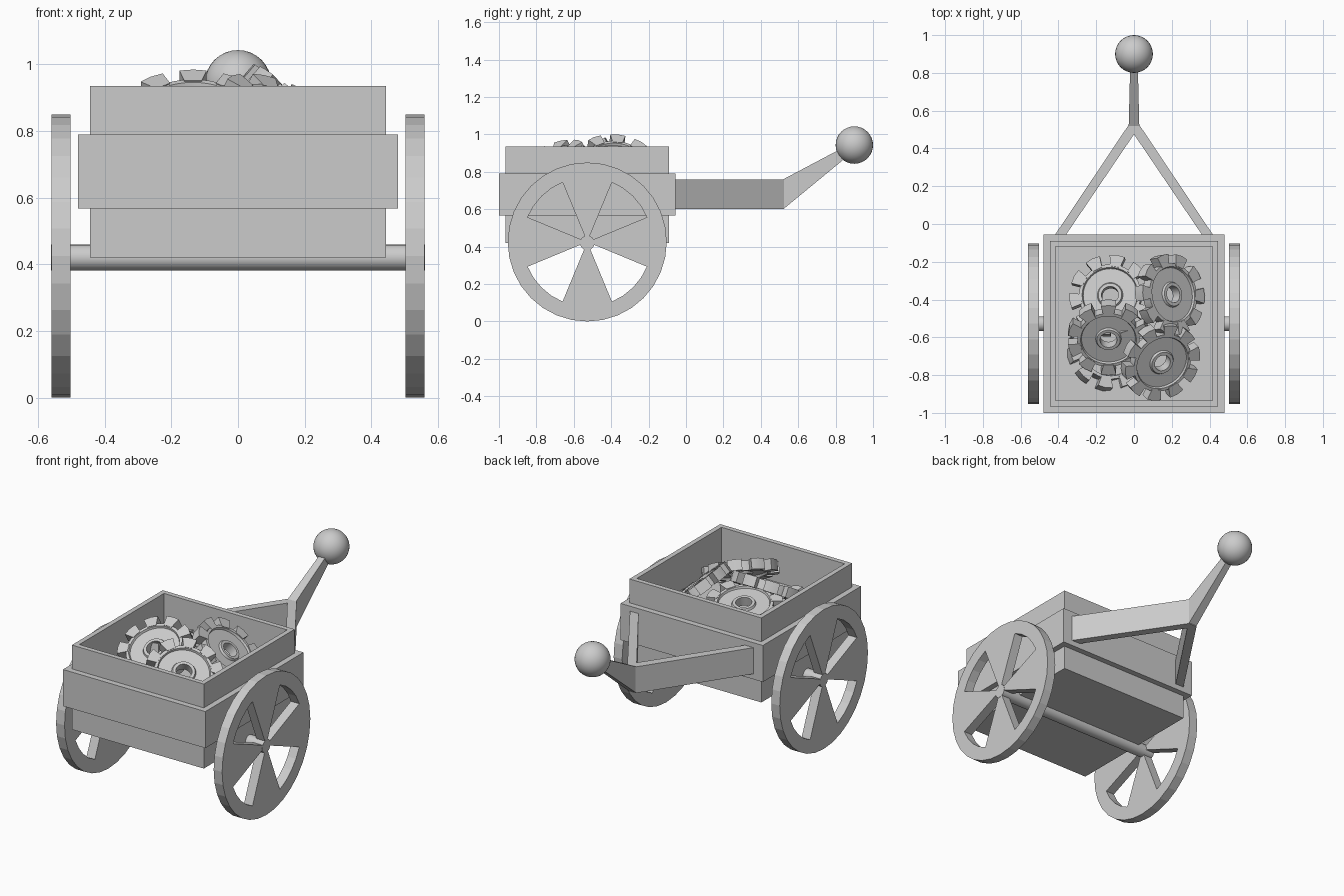
import bpy, bmesh
from math import sin, cos, pi, radians
from mathutils import Vector, Matrix

if "Cube" in bpy.data.objects:
    bpy.data.objects.remove(bpy.data.objects["Cube"])


def finish(name, bm, smooth=False):
    bmesh.ops.recalc_face_normals(bm, faces=bm.faces)
    me = bpy.data.meshes.new(name)
    bm.to_mesh(me)
    bm.free()
    ob = bpy.data.objects.new(name, me)
    bpy.context.collection.objects.link(ob)
    if smooth:
        bpy.ops.object.select_all(action='DESELECT')
        ob.select_set(True)
        bpy.context.view_layer.objects.active = ob
        bpy.ops.object.shade_smooth_by_angle(angle=radians(30))
    return ob


def add_box(bm, lo, hi):
    lo, hi = Vector(lo), Vector(hi)
    m = Matrix.Translation((lo + hi) / 2) @ Matrix.Diagonal((*(hi - lo), 1))
    return bmesh.ops.create_cube(bm, size=1, matrix=m)['verts']


def extrude(bm, faces, vec):
    ext = bmesh.ops.extrude_face_region(bm, geom=faces, use_keep_orig=True)
    verts = [g for g in ext['geom'] if isinstance(g, bmesh.types.BMVert)]
    bmesh.ops.translate(bm, verts=verts, vec=vec)


# Cart body: open tray
bm = bmesh.new()
add_box(bm, (-0.445, -0.965, 0.42), (0.445, -0.09, 0.935))
top = max(bm.faces, key=lambda f: f.calc_center_median().z)
bm.normal_update()
bmesh.ops.inset_region(bm, faces=[top], thickness=0.042)
ext = bmesh.ops.extrude_discrete_faces(bm, faces=[top])['faces'][0]
bmesh.ops.translate(bm, verts=ext.verts, vec=(0, 0, -0.235))
finish("cart_body", bm)

# Wide band around the body
bm = bmesh.new()
z0, z1 = 0.567, 0.79
for s in (-1, 1):
    x = sorted((s * 0.44, s * 0.48))
    add_box(bm, (x[0], -1, z0), (x[1], -0.055, z1))
for y0, y1 in ((-1, -0.96), (-0.095, -0.055)):
    add_box(bm, (-0.44, y0, z0), (0.44, y1, z1))
finish("body_band", bm)

# Wheels: rim with four wedge spokes
AXLE = Vector((0, -0.528, 0.425))
N = 32
for side, s in (("left", -1), ("right", 1)):
    bm = bmesh.new()
    rings = [[bm.verts.new((s * 0.503, AXLE.y + r * cos(2 * pi * i / N), AXLE.z + r * sin(2 * pi * i / N)))
              for i in range(N)] for r in (0.03, 0.345, 0.425)]
    for i in range(N):
        j = (i + 1) % N
        for k in (0, 1):
            if k == 1 or (i + 2) % 8 < 4:
                bm.faces.new((rings[k][i], rings[k][j], rings[k + 1][j], rings[k + 1][i]))
    bmesh.ops.delete(bm, geom=[v for v in bm.verts if not v.link_faces], context='VERTS')
    extrude(bm, bm.faces[:], (s * 0.057, 0, 0))
    finish(side + "_wheel", bm)

# Axle
bm = bmesh.new()
bmesh.ops.create_cone(bm, cap_ends=True, segments=24, radius1=0.039, radius2=0.039, depth=1.122,
                      matrix=Matrix.Translation(AXLE - Vector((0, 0, 0.005))) @ Matrix.Rotation(pi / 2, 4, 'Y'))
finish("axle", bm, True)

# Forked handle
bm = bmesh.new()
fork = [(0.42, -0.06), (0.028, 0.525), (-0.028, 0.525), (-0.42, -0.06),
        (-0.362, -0.06), (0, 0.475), (0.362, -0.06)]
extrude(bm, [bm.faces.new([bm.verts.new((x, y, 0.60)) for x, y in fork])], (0, 0, 0.16))
finish("handle_fork", bm)

# Tapered neck rising to the knob
bm = bmesh.new()
neck = add_box(bm, (-0.028, 0.52, 0.60), (0.028, 0.86, 0.76))
for v in neck:
    if v.co.y > 0.8:
        v.co.x *= 0.7
        v.co.z = 0.94 if v.co.z > 0.7 else 0.88
finish("handle_neck", bm)

# Round knob
bm = bmesh.new()
bmesh.ops.create_uvsphere(bm, u_segments=32, v_segments=16, radius=0.1,
                          matrix=Matrix.Translation((0, 0.9, 0.943)))
finish("handle_knob", bm, True)


# Gears: lathed disc plus ten flared teeth
def gear(name, centre, normal, spin):
    bm = bmesh.new()
    half = [(0.045, 0.028), (0.062, 0.028), (0.068, 0.016), (0.143, 0.016), (0.148, 0.028), (0.165, 0.028)]
    profile = half + [(r, -z) for r, z in reversed(half)]
    vs = [bm.verts.new((r, 0, z)) for r, z in profile]
    edges = [bm.edges.new((vs[i], vs[(i + 1) % len(vs)])) for i in range(len(vs))]
    bmesh.ops.spin(bm, geom=vs + edges, axis=(0, 0, 1), cent=(0, 0, 0), angle=2 * pi, steps=40)
    bmesh.ops.remove_doubles(bm, verts=bm.verts, dist=0.0005)
    for i in range(10):
        a = 2 * pi * i / 10
        outline = [(0.155, -0.17), (0.215, -0.19), (0.217, 0), (0.215, 0.19), (0.155, 0.17)]
        face = bm.faces.new([bm.verts.new((r * cos(a + d), r * sin(a + d), -0.031)) for r, d in outline])
        extrude(bm, [face], (0, 0, 0.062))
    ob = finish(name, bm, True)
    tilt = Vector((0, 0, 1)).rotation_difference(Vector(normal)).to_matrix().to_4x4()
    ob.matrix_world = Matrix.Translation(centre) @ tilt @ Matrix.Rotation(radians(spin), 4, 'Z')


gear("gear_back_left", (-0.125, -0.38, 0.81), (-0.08, 0.2, 1), 8)
gear("gear_back_right", (0.19, -0.375, 0.835), (0.65, 0.1, 0.75), 0)
gear("gear_middle", (-0.135, -0.60, 0.845), (0, -0.52, 0.85), 18)
gear("gear_front_right", (0.14, -0.725, 0.825), (0.4, -0.4, 0.82), 10)
gear("gear_buried", (-0.14, -0.67, 0.66), (0.28, 0.28, 0.9), 10)
